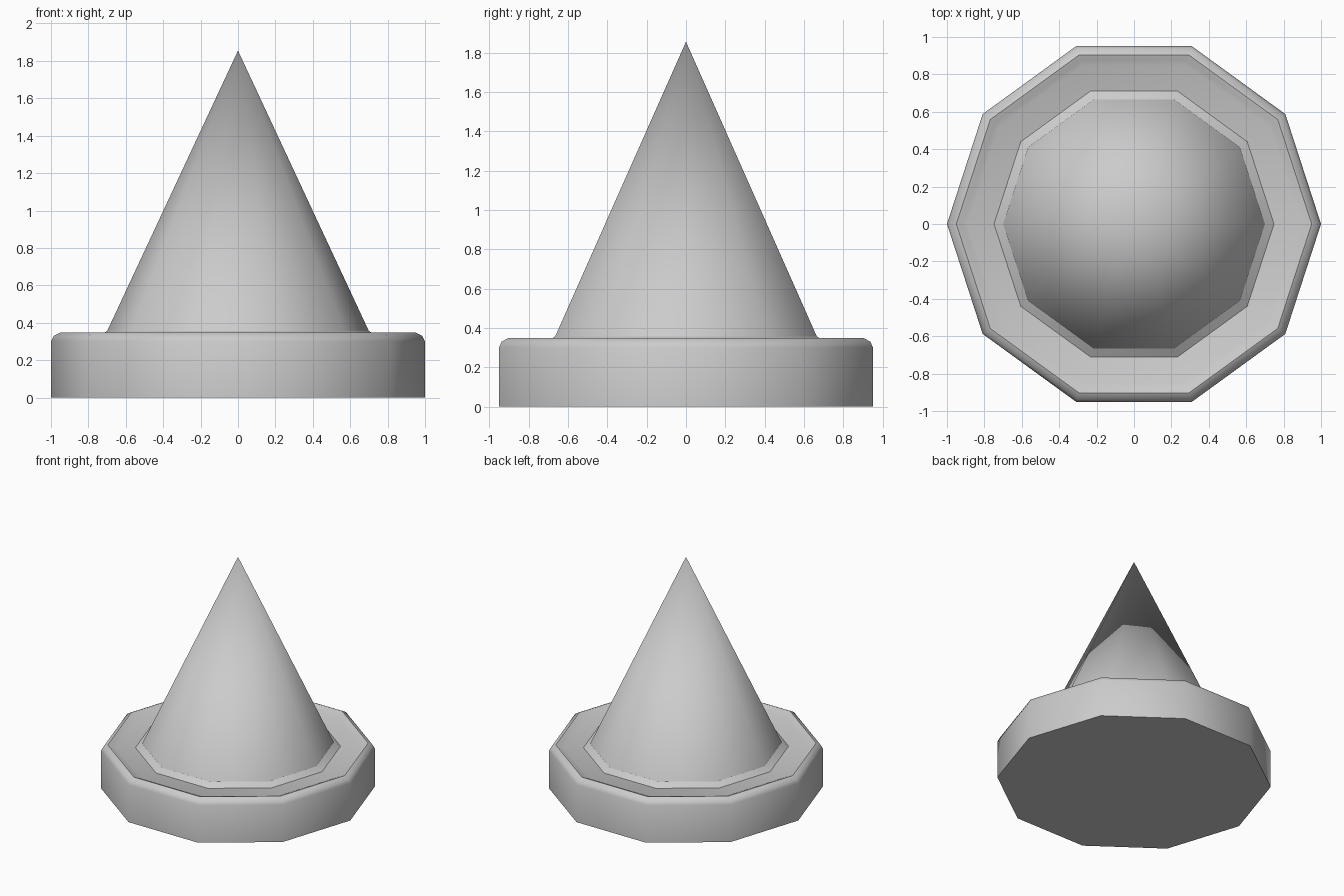
import bpy, bmesh, math

if "Cube" in bpy.data.objects:
    bpy.data.objects.remove(bpy.data.objects["Cube"])

SIDES = 10

def lathe(name, profile, angle):
    """Revolve (radius, z) points into a ten-sided solid; radius 0 makes a tip."""
    bm = bmesh.new()
    rings = []
    for r, z in profile:
        n = SIDES if r > 0 else 1
        rings.append([bm.verts.new((r * math.cos(i * math.tau / SIDES),
                                    r * math.sin(i * math.tau / SIDES), z)) for i in range(n)])
    for a, b in zip(rings, rings[1:]):
        for i in range(SIDES):
            j = (i + 1) % SIDES
            if len(b) == 1:
                bm.faces.new((a[i], a[j], b[0]))
            else:
                bm.faces.new((a[i], a[j], b[j], b[i]))
    # close the open ends
    bm.faces.new(rings[0][::-1])
    if len(rings[-1]) > 1:
        bm.faces.new(rings[-1])
    mesh = bpy.data.meshes.new(name)
    bm.to_mesh(mesh)
    bm.free()
    obj = bpy.data.objects.new(name, mesh)
    bpy.context.collection.objects.link(obj)
    bpy.ops.object.select_all(action='DESELECT')
    obj.select_set(True)
    bpy.context.view_layer.objects.active = obj
    bpy.ops.object.shade_smooth_by_angle(angle=math.radians(angle))
    return obj

# base plate with a rounded rim and a shallow dished top
lathe("base", [(1, 0), (1, 0.30), (0.985, 0.33), (0.95, 0.348),
               (0.92, 0.338), (0.89, 0.325)], 40)

# sloped collar around the foot of the spike
lathe("collar", [(0.75, 0.324), (0.70, 0.356)], 20)

# pointed spike
lathe("spike", [(0.70, 0.355), (0, 1.855)], 40)
